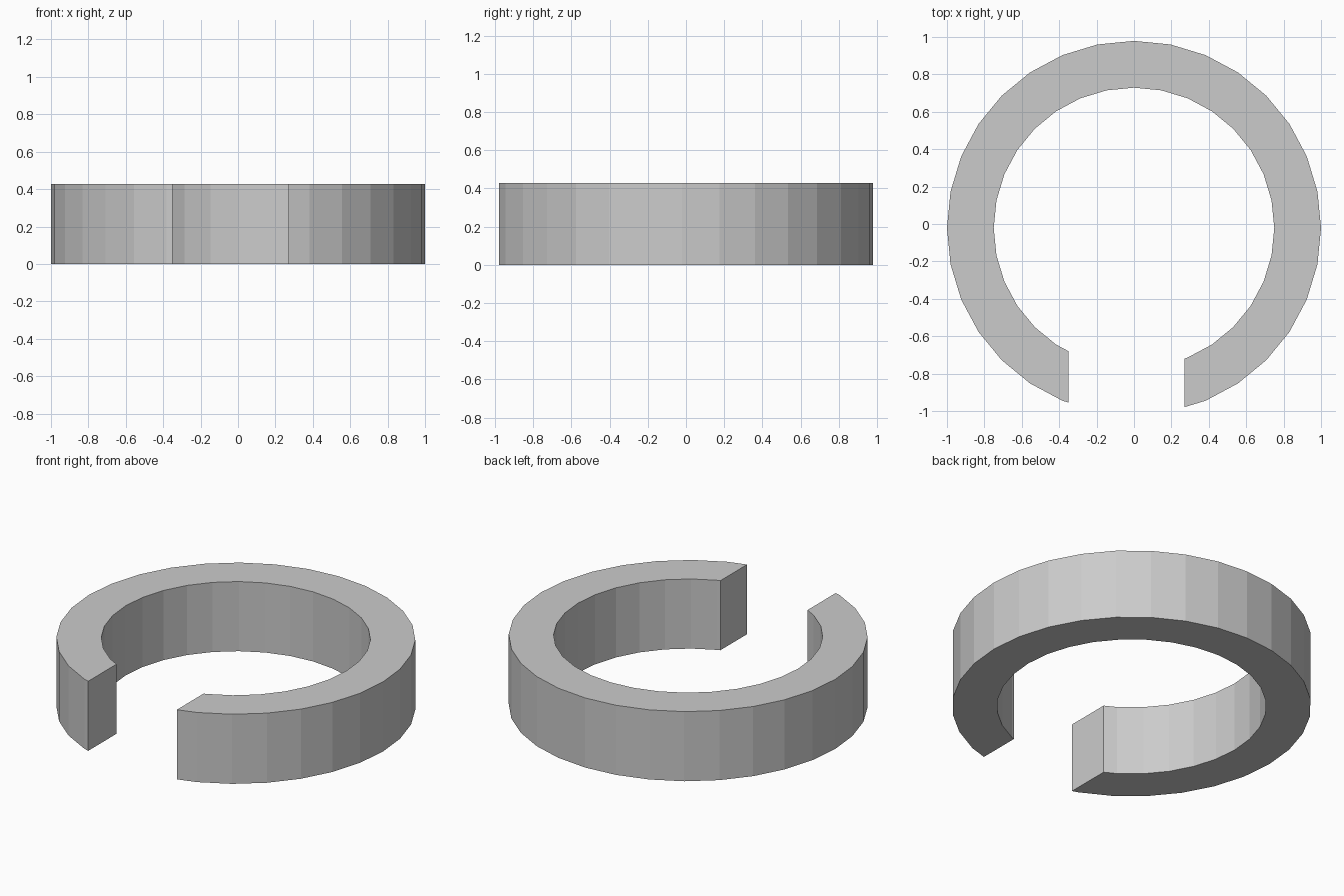
import bpy, bmesh, math

if "Cube" in bpy.data.objects:
    bpy.data.objects.remove(bpy.data.objects["Cube"])

SIDES, OUTER, INNER, HEIGHT = 32, 1.0, 0.75, 0.428
CENTRE_Y = -0.021
GAP_LEFT, GAP_RIGHT = -0.35, 0.27


def corner(radius, i):
    # Corner i of the polygon, counted clockwise from the back (+y)
    a = 2 * math.pi * i / SIDES
    return radius * math.sin(a), radius * math.cos(a)


def arc(radius):
    # Polygon corners outside the gap, clipped at its two straight walls
    def cut(i, x):
        (x0, y0), (x1, y1) = corner(radius, i), corner(radius, i + 1)
        return x, y0 + (y1 - y0) * (x - x0) / (x1 - x0)

    half = SIDES // 2
    last = max(i for i in range(half + 1) if corner(radius, i)[0] > GAP_RIGHT)
    first = min(i for i in range(half, SIDES) if corner(radius, i)[0] < GAP_LEFT)
    pts = [cut(first - 1, GAP_LEFT)]
    pts += [corner(radius, i) for i in range(first, SIDES + last + 1)]
    pts.append(cut(last, GAP_RIGHT))
    return [(x, y + CENTRE_Y, 0) for x, y in pts]


# Open ring: outline face raised to full height
bm = bmesh.new()
outline = arc(OUTER) + arc(INNER)[::-1]
base = bm.faces.new([bm.verts.new(p) for p in outline])
raised = bmesh.ops.extrude_face_region(bm, geom=[base], use_keep_orig=True)
top = [v for v in raised["geom"] if isinstance(v, bmesh.types.BMVert)]
bmesh.ops.translate(bm, verts=top, vec=(0, 0, HEIGHT))
bmesh.ops.recalc_face_normals(bm, faces=bm.faces)

mesh = bpy.data.meshes.new("open_ring")
bm.to_mesh(mesh)
bm.free()
bpy.context.collection.objects.link(bpy.data.objects.new("open_ring", mesh))
